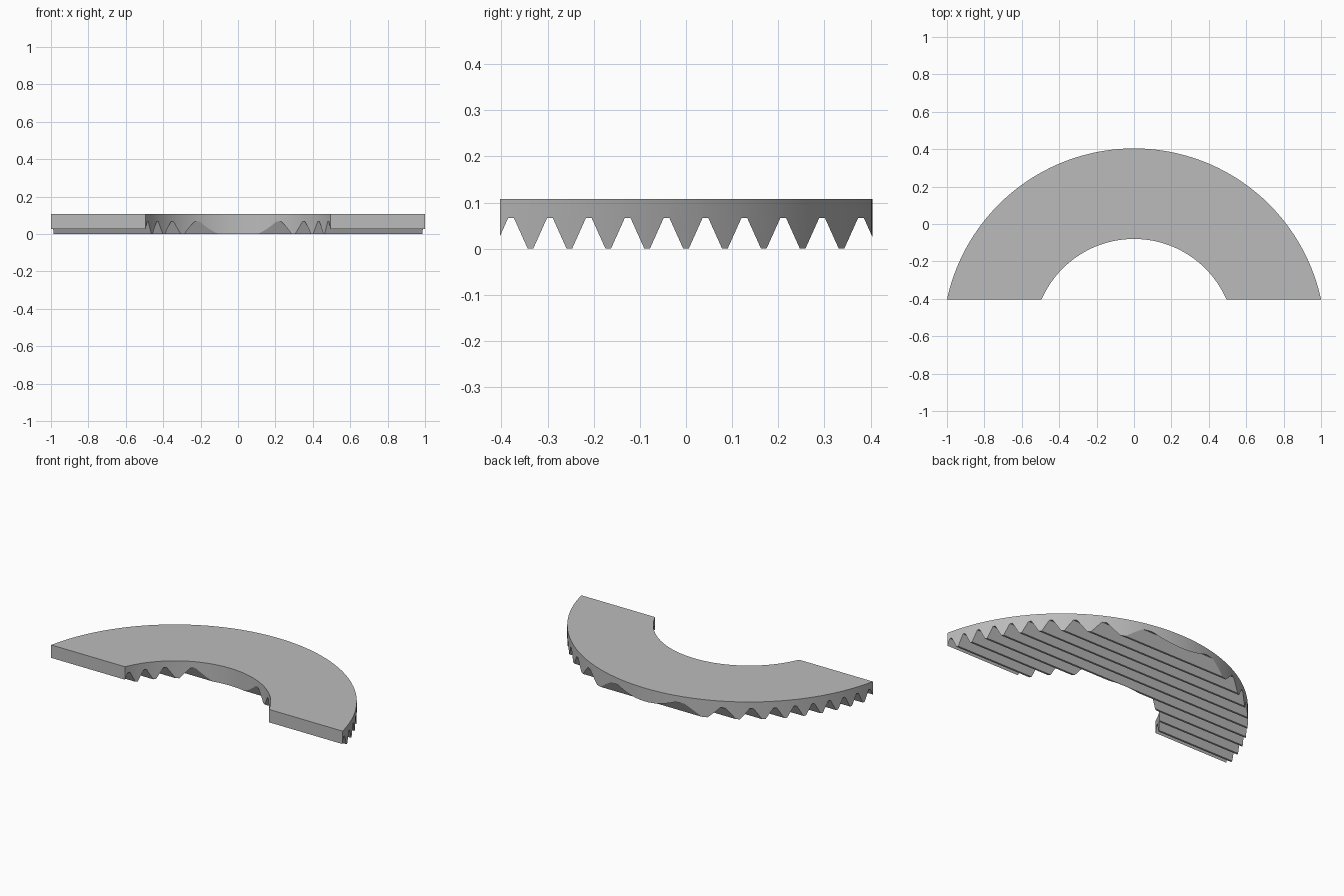
import bpy
import bmesh
from math import asin, cos, sin, pi
from mathutils import Vector

if "Cube" in bpy.data.objects:
    bpy.data.objects.remove(bpy.data.objects["Cube"], do_unlink=True)

HALF_DEPTH = 0.403
TOP = 0.108
CENTRE_Y = -0.619
OUTER_R, INNER_R = 1.023, 0.539
PITCH, VALLEY_Z, FLAT = 0.0843, 0.067, 0.006
SEGMENTS = 96

steel = bpy.data.materials.new("plain grey")
steel.use_nodes = True
grey = (0.5, 0.5, 0.5, 1)
steel.diffuse_color = grey
steel.node_tree.nodes["Principled BSDF"].inputs["Base Color"].default_value = grey


def prism(name, outline, direction):
    """Extrude a closed outline along a direction into a solid."""
    bm = bmesh.new()
    face = bm.faces.new([bm.verts.new(p) for p in outline])
    result = bmesh.ops.extrude_face_region(bm, geom=[face])
    moved = [v for v in result["geom"] if isinstance(v, bmesh.types.BMVert)]
    bmesh.ops.translate(bm, verts=moved, vec=Vector(direction))
    bmesh.ops.recalc_face_normals(bm, faces=bm.faces)
    mesh = bpy.data.meshes.new(name)
    bm.to_mesh(mesh)
    bm.free()
    mesh.materials.append(steel)
    obj = bpy.data.objects.new(name, mesh)
    bpy.context.collection.objects.link(obj)
    return obj


def arc(radius):
    """Points along the ring from the front cut on +x to the one on -x."""
    start = asin((-HALF_DEPTH - CENTRE_Y) / radius)
    angles = [start + (pi - 2 * start) * i / SEGMENTS for i in range(SEGMENTS + 1)]
    return [(radius * cos(a), CENTRE_Y + radius * sin(a), -0.1) for a in angles]


# Serrated slab: straight teeth running across the width
teeth = [(-HALF_DEPTH - 0.1, VALLEY_Z)]
for i in range(-5, 6):
    y = i * PITCH
    half = PITCH / 2
    teeth += [(y - half + FLAT, VALLEY_Z), (y - FLAT, 0),
              (y + FLAT, 0), (y + half - FLAT, VALLEY_Z)]
teeth += [(HALF_DEPTH + 0.1, VALLEY_Z), (HALF_DEPTH + 0.1, TOP), (-HALF_DEPTH - 0.1, TOP)]
plate = prism("serrated_half_ring", [(-1.2, y, z) for y, z in teeth], (2.4, 0, 0))

# Half ring outline that trims the slab
cutter = prism("ring_outline_cutter", arc(OUTER_R) + arc(INNER_R)[::-1], (0, 0, 0.4))
cutter.hide_render = True

trim = plate.modifiers.new("trim to ring", "BOOLEAN")
trim.operation = "INTERSECT"
trim.solver = "EXACT"
trim.object = cutter
bpy.context.view_layer.objects.active = plate
plate.select_set(True)
bpy.ops.object.modifier_apply(modifier=trim.name)
bpy.data.objects.remove(cutter, do_unlink=True)

# Smooth curved walls, crisp teeth
bpy.ops.object.shade_smooth_by_angle(angle=0.4)
